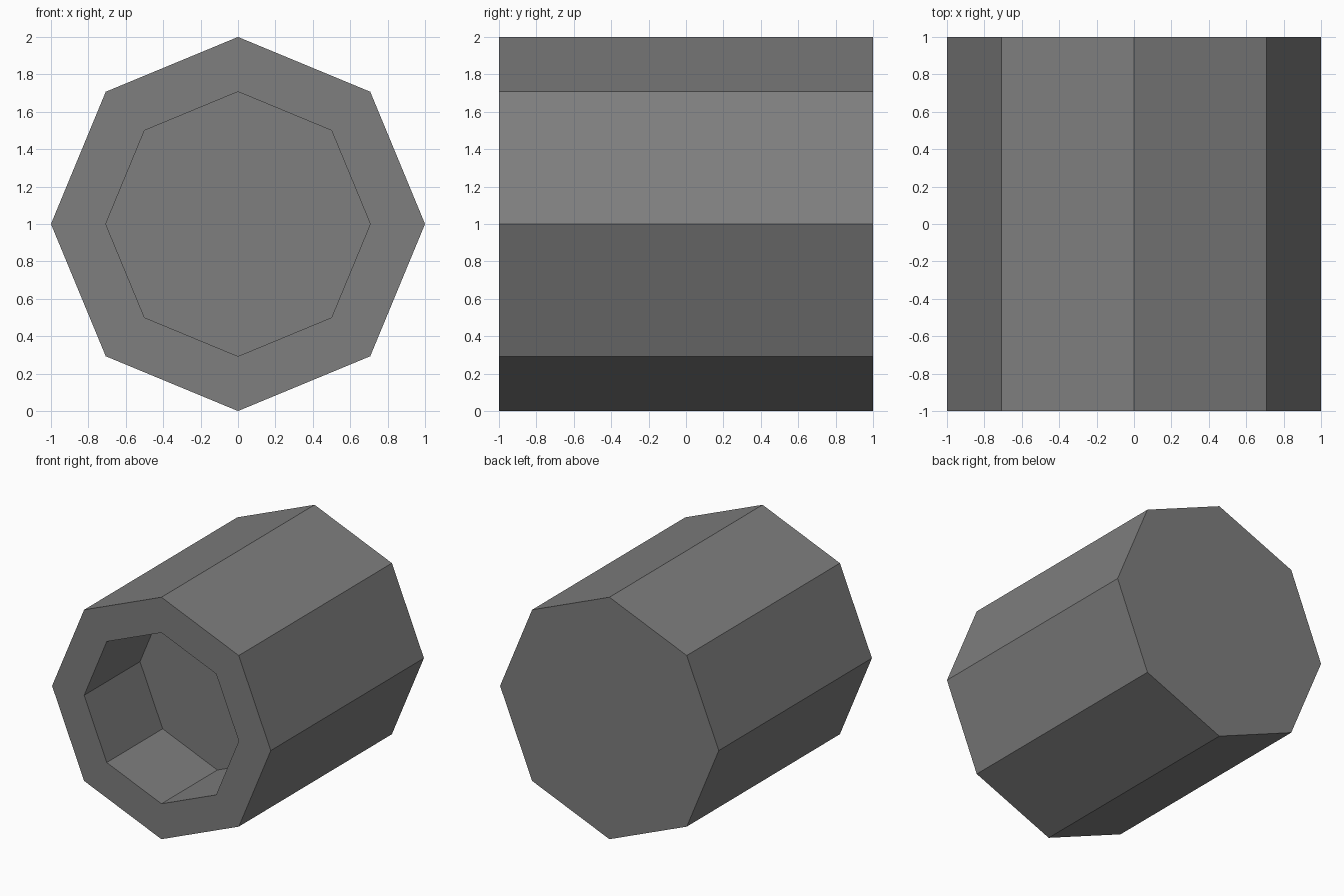
import bpy, bmesh, math

if "Cube" in bpy.data.objects:
    bpy.data.objects.remove(bpy.data.objects["Cube"])

SIDES = 8
OUTER_R = 1.0
INNER_R = math.sqrt(0.5)
RECESS_DEPTH = 0.73

grey = bpy.data.materials.new("mid_grey")
grey.diffuse_color = (0.21, 0.21, 0.21, 1.0)
grey.use_nodes = True
grey.node_tree.nodes["Principled BSDF"].inputs["Base Color"].default_value = grey.diffuse_color

bm = bmesh.new()


def ring(radius, y):
    """Octagon in the xz plane, corners on the axes, centred at z = 1."""
    step = 2 * math.pi / SIDES
    return [bm.verts.new((radius * math.cos(i * step), y,
                          1 + radius * math.sin(i * step)))
            for i in range(SIDES)]


def bridge(a, b):
    for i in range(SIDES):
        j = (i + 1) % SIDES
        bm.faces.new((a[i], a[j], b[j], b[i]))


# Closed back, outer wall, front rim, recess wall, recess floor
rings = [ring(OUTER_R, 1), ring(OUTER_R, -1),
         ring(INNER_R, -1), ring(INNER_R, -1 + RECESS_DEPTH)]
bm.faces.new(rings[0])
for a, b in zip(rings, rings[1:]):
    bridge(a, b)
bm.faces.new(rings[-1])
bmesh.ops.recalc_face_normals(bm, faces=bm.faces)

mesh = bpy.data.meshes.new("octagonal_barrel")
bm.to_mesh(mesh)
bm.free()
mesh.materials.append(grey)
barrel = bpy.data.objects.new("octagonal_barrel", mesh)
bpy.context.collection.objects.link(barrel)
